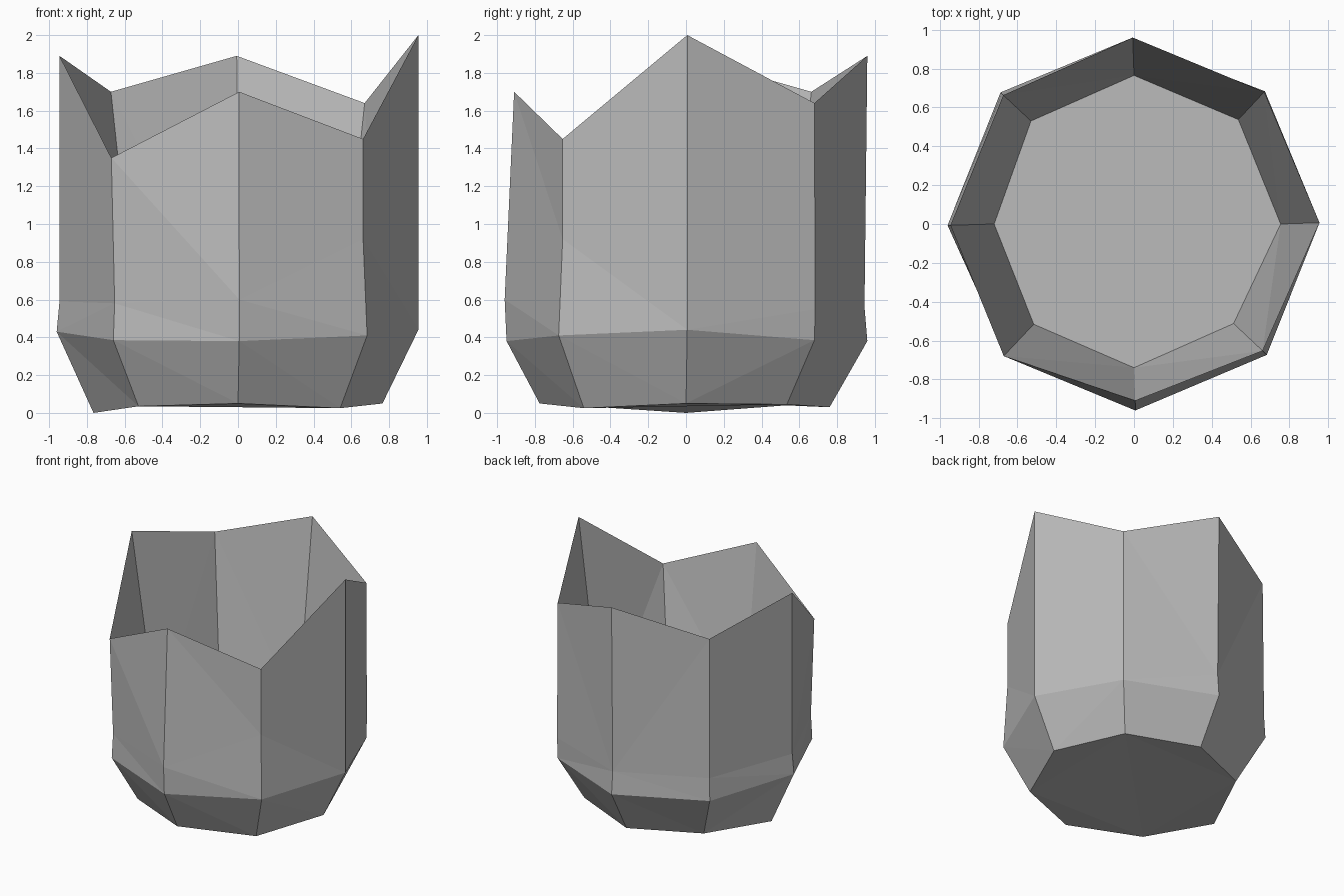
import bpy, bmesh
from math import sin, cos, radians

cube = bpy.data.objects.get("Cube")
if cube:
    bpy.data.objects.remove(cube, do_unlink=True)

# One flat stone-grey colour
stone = bpy.data.materials.new("stone_grey")
stone.use_nodes = True
colour = (0.5, 0.5, 0.5, 1)
stone.diffuse_color = colour
shader = stone.node_tree.nodes["Principled BSDF"]
shader.inputs["Base Color"].default_value = colour
shader.inputs["Roughness"].default_value = 0.9


def add_ring(bm, radii, heights, twist=0):
    """Add one uneven octagonal loop, counter-clockwise from +x."""
    loop = []
    for i, (r, z) in enumerate(zip(radii, heights)):
        angle = radians(45 * i + twist)
        loop.append(bm.verts.new((r * cos(angle), r * sin(angle), z)))
    return loop


def bridge(bm, lower, upper):
    """Join two loops with a band of quads, split along one diagonal."""
    count = len(lower)
    for i in range(count):
        j = (i + 1) % count
        bm.faces.new((lower[i], lower[j], upper[j], upper[i]))


bm = bmesh.new()

# Outer wall: chamfered foot, widest loop, uneven middle and jagged rim
foot = add_ring(bm, [.765, .755, .76, .75, .765, .745, .775, .765],
                [.05, .045, .03, .04, 0, .035, .05, .025])
belly = add_ring(bm, [.955, .955, .96, .965, .96, .94, .95, .96],
                 [.44, .385, .38, .4, .43, .385, .38, .41], 0.4)
middle = add_ring(bm, [.955, .96, .945, .955, .945, .93, .96, .93],
                  [.93, .55, .56, .58, .59, .58, .6, .92], 0.4)
rim = add_ring(bm, [.955, .955, .96, .945, .945, .955, .91, .93],
               [2, 1.64, 1.89, 1.7, 1.89, 1.35, 1.7, 1.45], 0.4)

# Inner wall tapers straight from the sharp rim to the floor
floor = add_ring(bm, [.755, .76, .765, .75, .72, .73, .74, .725], [.38] * 8)

loops = [foot, belly, middle, rim, floor]
for lower, upper in zip(loops, loops[1:]):
    bridge(bm, lower, upper)

# Underside and floor caps
bm.faces.new(reversed(foot))
bm.faces.new(floor)

bmesh.ops.triangulate(bm, faces=bm.faces[:])
bmesh.ops.recalc_face_normals(bm, faces=bm.faces[:])

mesh = bpy.data.meshes.new("jagged_pot")
bm.to_mesh(mesh)
bm.free()
mesh.materials.append(stone)
pot = bpy.data.objects.new("jagged_pot", mesh)
bpy.context.collection.objects.link(pot)
